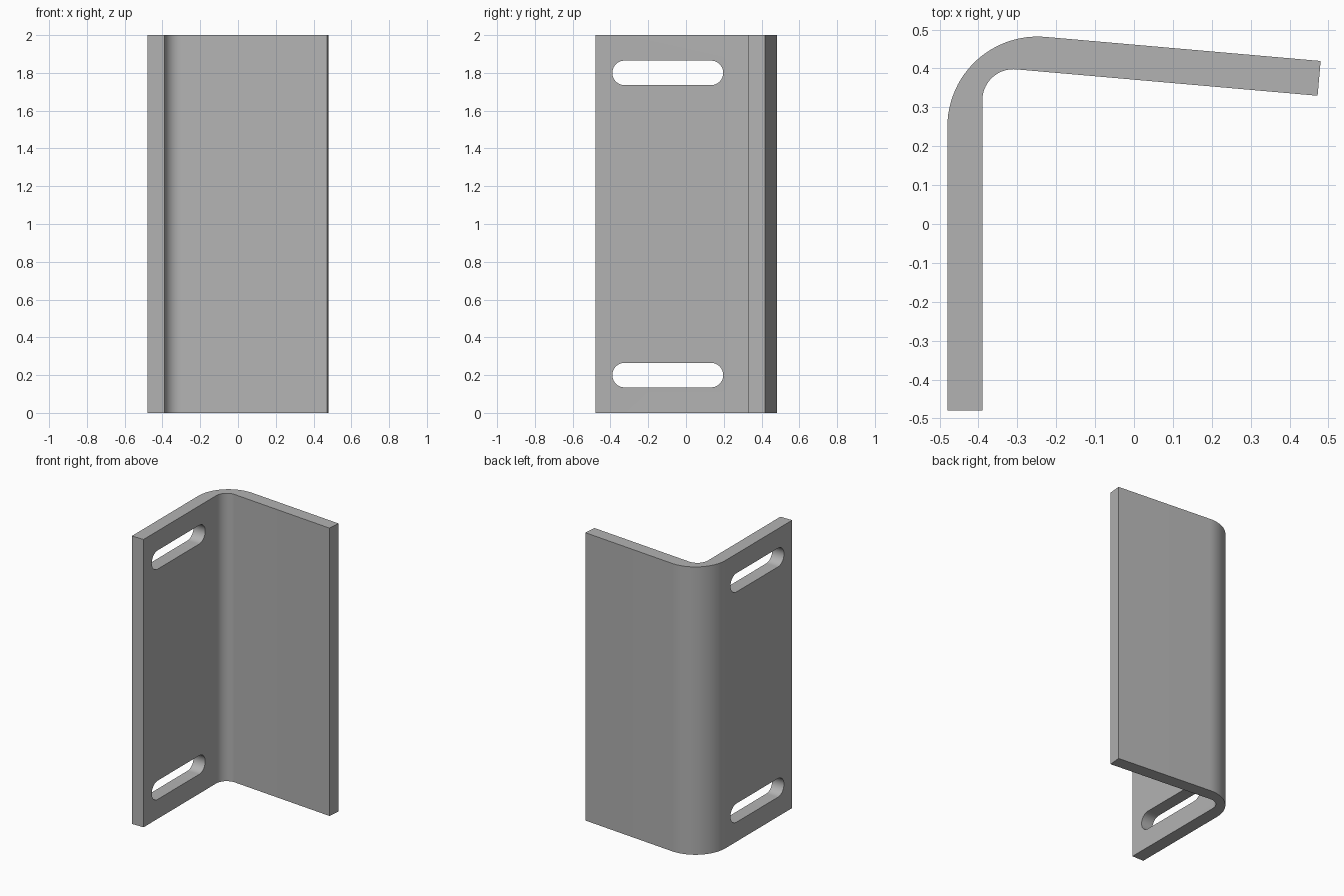
import bpy, bmesh
from math import sin, cos, pi, radians
from mathutils import Vector

cube = bpy.data.objects.get("Cube")
if cube:
    bpy.data.objects.remove(cube, do_unlink=True)

HEIGHT = 2.0
SIDE = 0.48            # half width of the footprint
THICK = 0.09
TILT = radians(5)      # back flange leans past square

steel = bpy.data.materials.new("grey_steel")
steel.use_nodes = True
GREY = (0.45, 0.45, 0.45, 1)
steel.diffuse_color = GREY
steel.node_tree.nodes["Principled BSDF"].inputs["Base Color"].default_value = GREY


def arc(cx, cy, r, start, end, steps):
    angles = [start + (end - start) * i / steps for i in range(steps + 1)]
    return [(cx + r * cos(a), cy + r * sin(a)) for a in angles]


def prism(name, points, direction):
    """Extrude a closed 3D outline along a direction."""
    bm = bmesh.new()
    face = bm.faces.new([bm.verts.new(p) for p in points])
    out = bmesh.ops.extrude_face_region(bm, geom=[face])
    moved = [g for g in out["geom"] if isinstance(g, bmesh.types.BMVert)]
    bmesh.ops.translate(bm, verts=moved, vec=Vector(direction))
    bmesh.ops.recalc_face_normals(bm, faces=bm.faces)
    mesh = bpy.data.meshes.new(name)
    bm.to_mesh(mesh)
    bm.free()
    mesh.materials.append(steel)
    obj = bpy.data.objects.new(name, mesh)
    bpy.context.collection.objects.link(obj)
    return obj


# Bent plate section: outer bend, flange end, inner bend, front end
outer = arc(-SIDE + 0.232, 0.25, 0.232, pi, pi / 2 - TILT, 24)
inner = arc(-SIDE + THICK + 0.08, 0.318, 0.08, pi / 2 - TILT, pi, 24)
start = Vector(outer[-1])
along = Vector((cos(TILT), -sin(TILT)))
tip = start + along * ((SIDE - start.x) / along.x)
inner_start = Vector(inner[0])
inner_tip = inner_start + along * (tip - inner_start).dot(along)
section = [(-SIDE, -SIDE), *outer, tip, inner_tip, *inner, (-SIDE + THICK, -SIDE)]
bracket = prism("angle_bracket", [(p[0], p[1], 0) for p in section], (0, 0, HEIGHT))

# Slotted holes through the side flange
R = 0.065
cutters = []
for z in (0.2, HEIGHT - 0.2):
    slot = (arc(0.197 - R, z, R, -pi / 2, pi / 2, 20)
            + arc(-0.39 + R, z, R, pi / 2, 3 * pi / 2, 20))
    cutter = prism("slot_cutter", [(-0.6, y, h) for y, h in slot], (0.4, 0, 0))
    cutter.hide_render = True
    cutters.append(cutter)
    cut = bracket.modifiers.new("slot", 'BOOLEAN')
    cut.operation = 'DIFFERENCE'
    cut.solver = 'EXACT'
    cut.object = cutter

bpy.ops.object.select_all(action='DESELECT')
bpy.context.view_layer.objects.active = bracket
bracket.select_set(True)
for name in [m.name for m in bracket.modifiers]:
    bpy.ops.object.modifier_apply(modifier=name)
for cutter in cutters:
    bpy.data.objects.remove(cutter, do_unlink=True)
bpy.ops.object.shade_smooth_by_angle(angle=radians(30))
